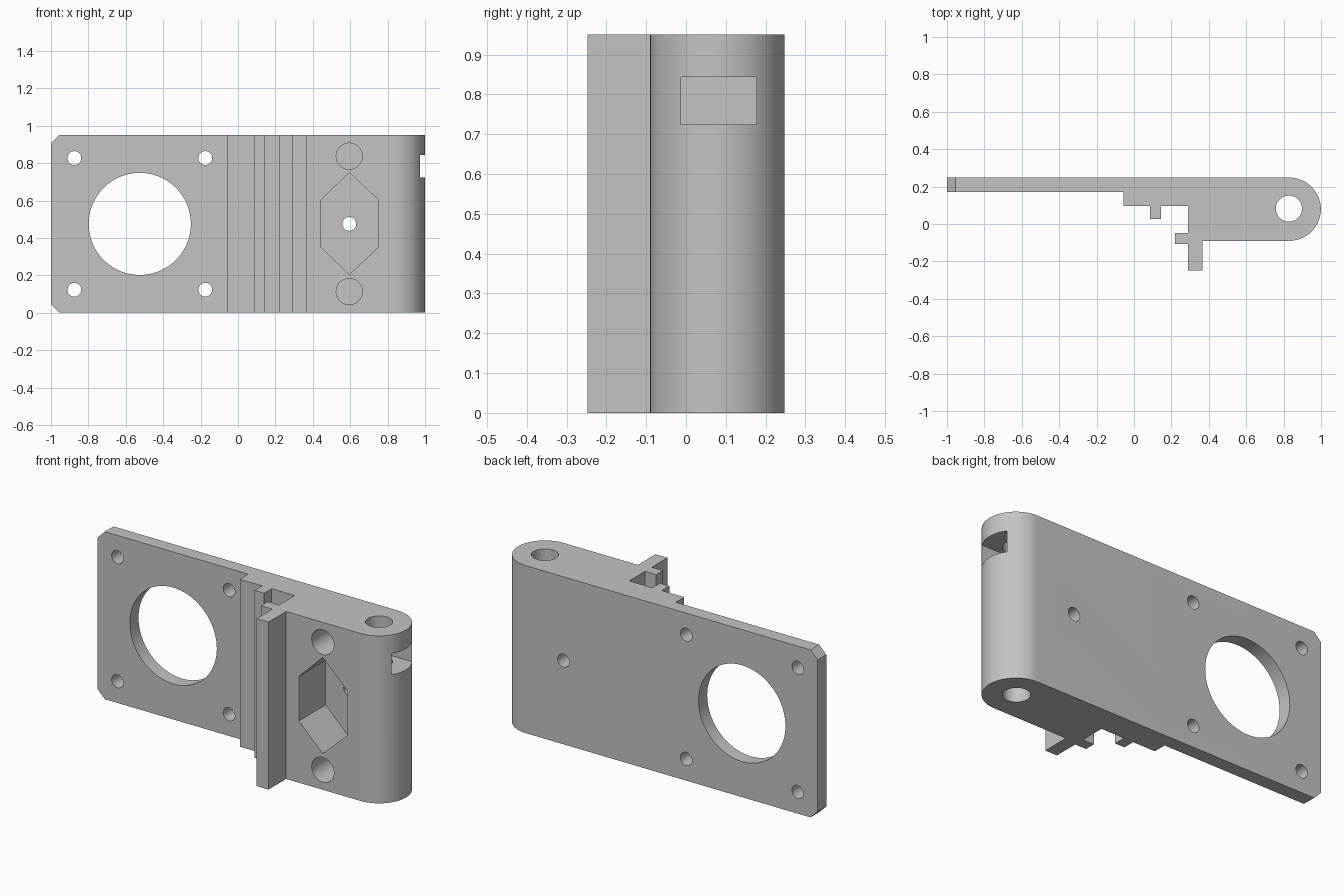
import bpy, bmesh
from math import sin, cos, pi, radians
from mathutils import Vector

default = bpy.data.objects.get("Cube")
if default:
    bpy.data.objects.remove(default, do_unlink=True)

grey = bpy.data.materials.new("plain grey")
grey.use_nodes = True
GREY = (0.55, 0.55, 0.55, 1)
grey.diffuse_color = GREY
grey.node_tree.nodes["Principled BSDF"].inputs["Base Color"].default_value = GREY

HEIGHT = 0.95
BACK = 0.248
MID_Z = HEIGHT / 2


def arc(cx, cy, r, start, end, n):
    return [(cx + r * cos(start + (end - start) * i / n),
             cy + r * sin(start + (end - start) * i / n)) for i in range(n + 1)]


def circle(cx, cy, r, n=48):
    return arc(cx, cy, r, 0, 2 * pi, n)[:-1]


def prism(name, outline, low, high, axis="z"):
    """Extrude a 2D outline along z, or along y for an (x, z) outline."""
    bm = bmesh.new()
    place = (lambda a, b: (a, b, low)) if axis == "z" else (lambda a, b: (a, low, b))
    face = bm.faces.new([bm.verts.new(place(a, b)) for a, b in outline])
    new = bmesh.ops.extrude_face_region(bm, geom=[face])["geom"]
    shift = Vector((0, 0, high - low) if axis == "z" else (0, high - low, 0))
    bmesh.ops.translate(bm, vec=shift,
                        verts=[v for v in new if isinstance(v, bmesh.types.BMVert)])
    bmesh.ops.recalc_face_normals(bm, faces=bm.faces)
    mesh = bpy.data.meshes.new(name)
    bm.to_mesh(mesh)
    bm.free()
    mesh.materials.append(grey)
    obj = bpy.data.objects.new(name, mesh)
    bpy.context.collection.objects.link(obj)
    return obj


# Bracket body: thin plate, stepped ribs and thick block with a rounded end
profile = [(-1, BACK)] + arc(0.83, 0.079, 0.169, pi / 2, -pi / 2, 40)[::1]
profile += [(0.365, -0.09), (0.365, -BACK), (0.29, -BACK), (0.29, -0.107),
            (0.22, -0.107), (0.22, -0.047), (0.29, -0.047), (0.29, 0.095),
            (0.145, 0.095), (0.145, 0.028), (0.085, 0.028), (0.085, 0.095),
            (-0.055, 0.095), (-0.055, 0.17), (-1, 0.17)]
bracket = prism("bracket", profile, 0, HEIGHT)

cutters = []


def cut(outline, low, high, axis="y"):
    cutters.append(prism("cutter", outline, low, high, axis))


# Motor opening and its four screw holes
cut(circle(-0.525, MID_Z, 0.273, 80), 0, 0.4)
for x in (-0.875, -0.175):
    for side in (-1, 1):
        cut(circle(x, MID_Z + side * 0.352, 0.037, 32), 0, 0.4)

# Chamfered corners at the free end of the plate
for z, s in ((0, 1), (HEIGHT, -1)):
    cut([(-1.05, z - s * 0.05), (-0.905, z - s * 0.05), (-1.05, z + s * 0.095)], 0, 0.4)

# Hinge bore and the window cut into it from the rounded end
cut(circle(0.828, 0.082, 0.07), -0.1, HEIGHT + 0.1, "z")
cut([(0.74, -0.012), (1.1, -0.012), (1.1, 0.177), (0.74, 0.177)], 0.724, 0.844, "z")

# Hexagonal pocket, its through hole and two blind sockets
hexagon = [(0.595, 0.75), (0.445, 0.603), (0.445, 0.35),
           (0.595, 0.205), (0.75, 0.35), (0.75, 0.603)]
cut(hexagon, -0.2, 0.15)
cut(circle(0.595, MID_Z, 0.037, 32), 0.1, 0.4)
for side in (-1, 1):
    cut(circle(0.595, MID_Z + side * 0.362, 0.07), -0.2, 0.16)

# Apply every cut and remove the cutters
bpy.ops.object.select_all(action="DESELECT")
bpy.context.view_layer.objects.active = bracket
bracket.select_set(True)
for cutter in cutters:
    cutter.hide_render = True
    mod = bracket.modifiers.new("cut", "BOOLEAN")
    mod.operation = "DIFFERENCE"
    mod.solver = "EXACT"
    mod.object = cutter
    bpy.ops.object.modifier_apply(modifier=mod.name)
    bpy.data.objects.remove(cutter, do_unlink=True)

bpy.ops.object.shade_smooth_by_angle(angle=radians(30))
